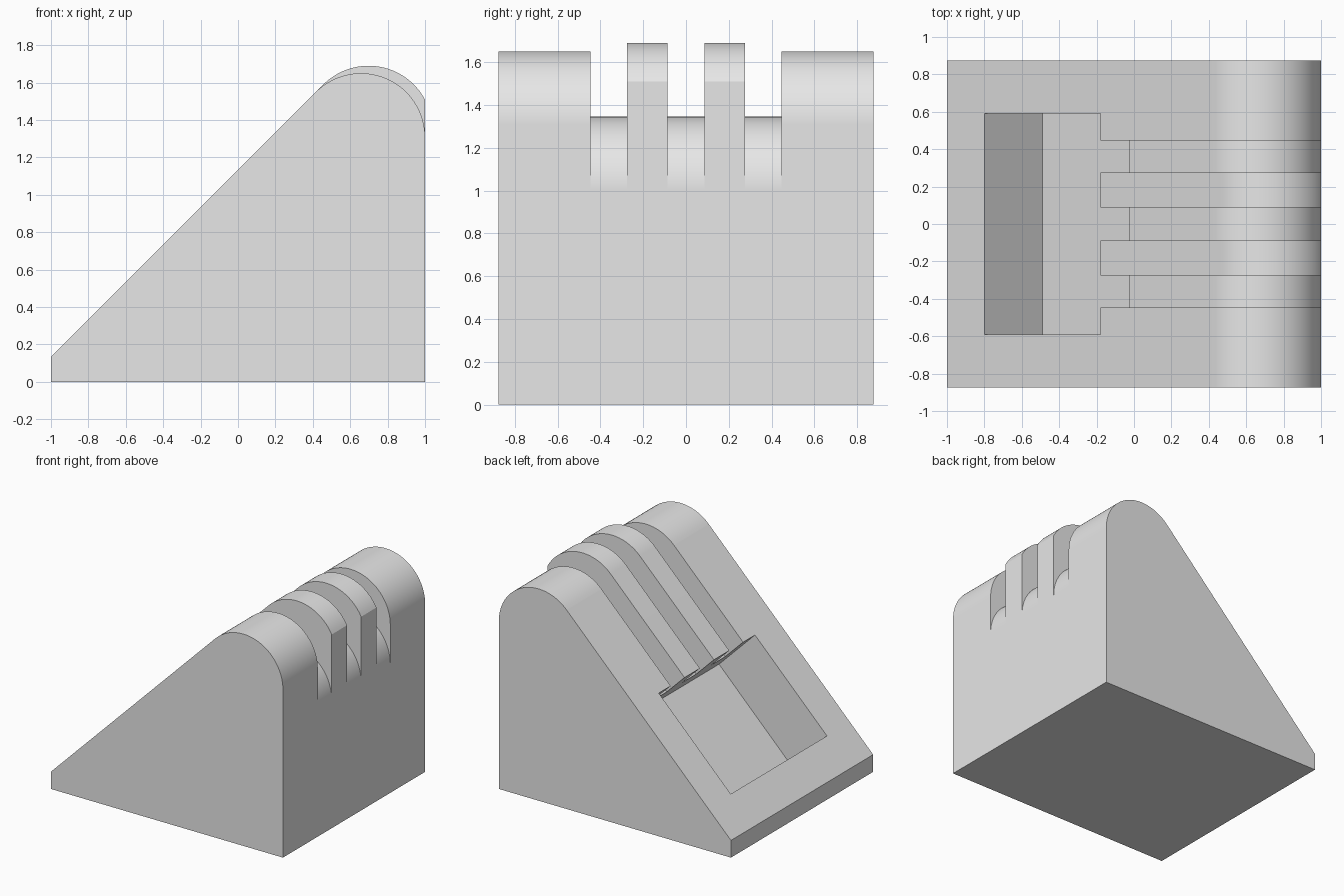
import bpy, bmesh
from math import sin, cos, acos, radians, pi

if "Cube" in bpy.data.objects:
    bpy.data.objects.remove(bpy.data.objects["Cube"])

HALF_WIDTH = 0.875
RISE = 1.134                  # 45 degree slope: z = x + RISE
R, CX, CZ = 0.342, 0.658, 1.308   # crown arc, tangent to slope and to x = 1
FIN_SHIFT = 0.04              # fins sit further up the slope
GROOVE_DROP = 0.305

grey = bpy.data.materials.new("plain grey")
grey.use_nodes = True
grey.diffuse_color = (0.8, 0.8, 0.8, 1)
grey.node_tree.nodes["Principled BSDF"].inputs["Base Color"].default_value = (0.8, 0.8, 0.8, 1)


def arc(dx=0.0, dz=0.0, start=0.0, steps=32):
    """Crown arc from its +x end round to the slope tangent."""
    end = radians(135)
    angles = [start + (end - start) * i / steps for i in range(steps + 1)]
    return [(CX + dx + R * cos(a), CZ + dz + R * sin(a)) for a in angles]


def extrude(name, profile, y0, y1):
    """Prism from an x-z profile between two y positions."""
    bm = bmesh.new()
    face = bm.faces.new([bm.verts.new((x, y0, z)) for x, z in profile])
    new = bmesh.ops.extrude_face_region(bm, geom=[face])["geom"]
    verts = [g for g in new if isinstance(g, bmesh.types.BMVert)]
    bmesh.ops.translate(bm, verts=verts, vec=(0, y1 - y0, 0))
    bmesh.ops.recalc_face_normals(bm, faces=bm.faces)
    mesh = bpy.data.meshes.new(name)
    bm.to_mesh(mesh)
    bm.free()
    mesh.materials.append(grey)
    obj = bpy.data.objects.new(name, mesh)
    bpy.context.collection.objects.link(obj)
    return obj


def cut(name, profile, y0, y1):
    """Subtract a prism from the wedge."""
    cutter = extrude(name, profile, y0, y1)
    cutter.hide_render = True
    mod = wedge.modifiers.new(name, 'BOOLEAN')
    mod.operation, mod.solver, mod.object = 'DIFFERENCE', 'EXACT', cutter
    bpy.ops.object.modifier_apply(modifier=mod.name)
    bpy.data.objects.remove(cutter)


# Wedge blank, with the crown at fin height
fin_start = acos((1 - CX - FIN_SHIFT) / R)
wedge = extrude("wedge_block",
                [(-1, 0), (1, 0)] + arc(FIN_SHIFT, FIN_SHIFT, fin_start) + [(-1, RISE - 1)],
                -HALF_WIDTH, HALF_WIDTH)
bpy.ops.object.select_all(action='DESELECT')
wedge.select_set(True)
bpy.context.view_layer.objects.active = wedge

# Lower crown on both shoulders
crown = arc()
tx, tz = crown[-1]
shoulder = crown + [(tx - 0.3, tz + 0.3), (tx, 2.2), (1.3, 2.2), (1.3, CZ)]
cut("shoulder_right", shoulder, -1, -0.446)
cut("shoulder_left", shoulder, 0.446, 1)

# Rectangular pocket sunk square to the slope
low, high, depth, lift = -0.8, -0.18, 0.31, 0.2


def on_slope(x, sink):
    return (x + sink, x + RISE - sink)


cut("pocket", [on_slope(low, depth), on_slope(high, depth),
               on_slope(high, -lift), on_slope(low, -lift)], -0.592, 0.592)

# Three grooves running from the pocket over the crown, leaving two fins
sink = GROOVE_DROP / 2
groove = arc(0, -GROOVE_DROP) + [on_slope(-0.35, sink), on_slope(-0.35, -lift),
                                 (0, 2.2), (1.3, 2.2), (1.3, CZ - GROOVE_DROP)]
for y0, y1 in ((-0.446, -0.275), (-0.087, 0.087), (0.275, 0.446)):
    # outer grooves share their wall with the shoulder step
    cut("groove", groove, y0, y1)

# Smooth crowns, crisp edges, flat large faces
bpy.ops.object.shade_smooth_by_angle(angle=radians(25))
weighted = wedge.modifiers.new("even_normals", 'WEIGHTED_NORMAL')
weighted.keep_sharp = True
